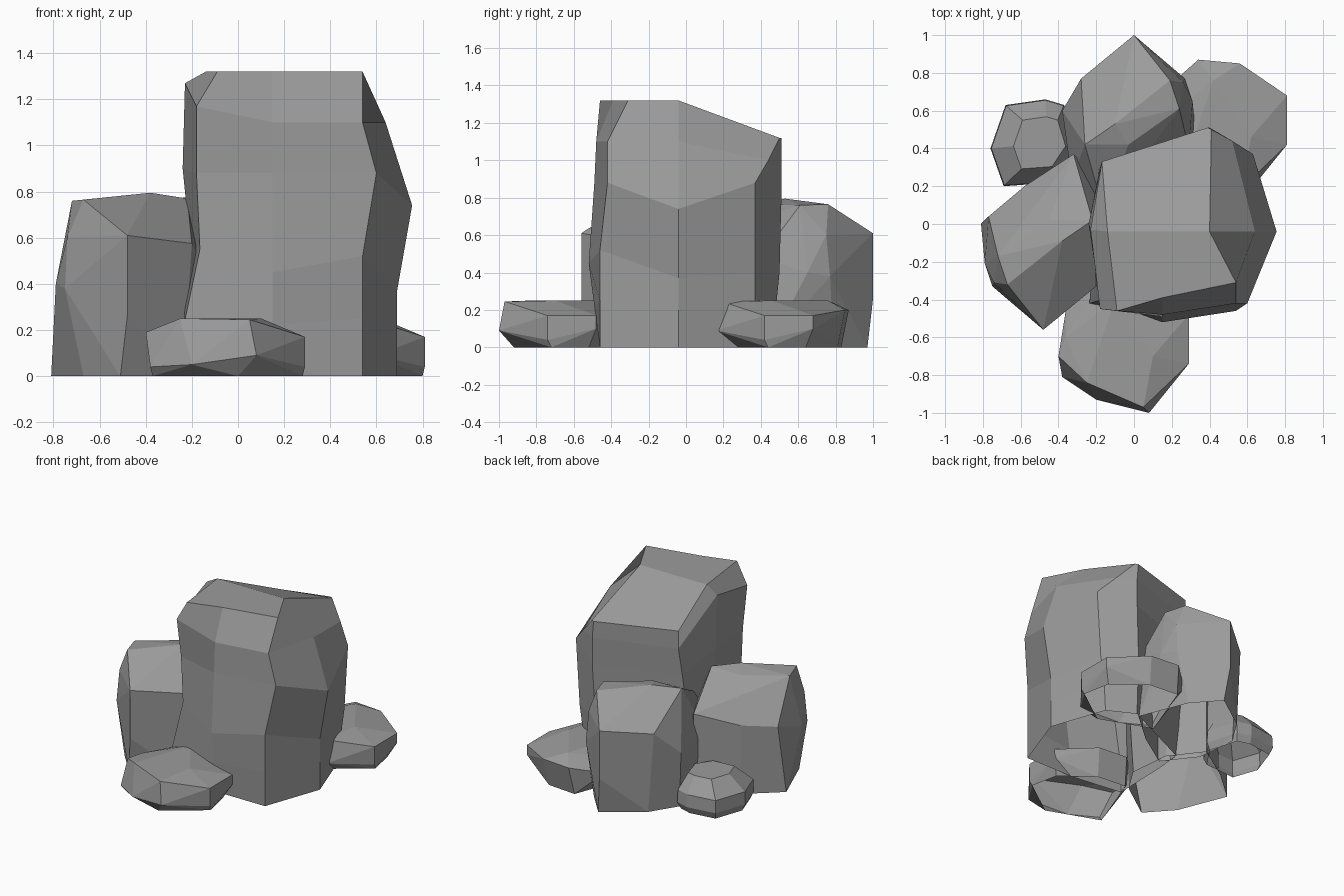
import bpy, bmesh
from math import pi
from mathutils import Matrix, Vector

if "Cube" in bpy.data.objects:
    bpy.data.objects.remove(bpy.data.objects["Cube"])

stone = bpy.data.materials.new("stone_grey")
stone.diffuse_color = (.33, .33, .33, 1)
stone.use_nodes = True
stone.node_tree.nodes["Principled BSDF"].inputs["Base Color"].default_value = stone.diffuse_color


def finish(name, bm):
    """Orient faces, leave the underside open, and make the object."""
    bmesh.ops.recalc_face_normals(bm, faces=bm.faces)
    base = [f for f in bm.faces if all(v.co.z < .001 for v in f.verts)]
    bmesh.ops.delete(bm, geom=base, context='FACES')
    mesh = bpy.data.meshes.new(name)
    bm.to_mesh(mesh)
    bm.free()
    mesh.materials.append(stone)
    obj = bpy.data.objects.new(name, mesh)
    bpy.context.collection.objects.link(obj)
    return obj


def hull_rock(name, points, place=(0, 0), angle=0):
    """Faceted boulder: convex hull of points, turned and moved to place."""
    m = Matrix.Translation((*place, 0)) @ Matrix.Rotation(angle, 4, 'Z')
    bm = bmesh.new()
    for p in points:
        bm.verts.new(m @ Vector(p))
    res = bmesh.ops.convex_hull(bm, input=bm.verts)
    junk = {g for g in res["geom_interior"] + res["geom_unused"]
            if isinstance(g, bmesh.types.BMVert)}
    bmesh.ops.delete(bm, geom=list(junk), context='VERTS')
    bmesh.ops.dissolve_limit(bm, angle_limit=0.06, verts=bm.verts, edges=bm.edges)
    return finish(name, bm)


# Tall main rock: vertical ridges from top to bottom, skinned together
ridges = [
    [(-.09, -.46, 1.32), (-.18, -.45, 1.17), (-.18, -.4, .88), (-.165, -.4, .55), (-.235, -.42, .22), (-.23, -.41, 0)],
    [(.15, -.39, 1.32), (.15, -.48, 1.1), (.15, -.49, .88), (.15, -.52, .45), (.15, -.49, .22), (.15, -.46, 0)],
    [(.54, -.31, 1.32), (.54, -.42, 1.1), (.6, -.42, .88), (.54, -.46, .52), (.54, -.46, .25), (.54, -.46, 0)],
    [(.4, -.04, 1.32), (.64, -.04, 1.1), (.755, -.04, .74), (.69, -.04, .37), (.69, -.04, .2), (.69, -.04, 0)],
    [(.41, .5, 1.12), (.52, .44, 1.0), (.63, .37, .88), (.6, .37, .4), (.57, .37, .2), (.55, .36, 0)],
    [(.39, .51, 1.12), (.4, .51, 1.0), (.4, .51, .8), (.38, .5, .4), (.37, .48, .2), (.36, .46, 0)],
    [(-.17, .33, 1.13), (-.17, .33, 1.0), (-.18, .3, .8), (-.2, .25, .4), (-.2, .23, .2), (-.2, .2, 0)],
    [(-.14, -.04, 1.32), (-.23, -.03, 1.27), (-.24, 0, .9), (-.21, 0, .6), (-.22, 0, .3), (-.22, 0, 0)],
]
bm = bmesh.new()
cols = [[bm.verts.new(p) for p in r] for r in ridges]
for a, b in zip(cols, cols[1:] + cols[:1]):
    for i in range(5):
        bm.faces.new((a[i], a[i + 1], b[i + 1], b[i]))
for ids in ((0, 1, 2, 3, 7), (3, 4, 5, 6, 7)):
    bm.faces.new([cols[i][0] for i in ids])
finish("tall_rock", bm)

# Medium rocks: the back one is the left one turned half round
medium = [
    (-.48, -.56, .61), (-.67, -.32, .765), (-.72, -.17, .76), (-.45, .02, .765),
    (-.38, -.09, .795), (-.22, .02, .77), (-.32, .37, .58), (-.58, .2, .5),
    (-.77, .04, .48), (-.2, -.33, .575), (-.74, -.31, .6),
    (-.48, -.56, .26), (-.75, -.33, .38), (-.79, -.21, .4), (-.22, -.34, .26),
    (-.1, -.16, .4), (-.15, .2, .4),
    (-.51, -.53, 0), (-.67, -.35, 0), (-.81, 0, 0), (-.58, .2, 0), (-.32, .37, 0),
    (-.15, .15, 0), (-.12, -.15, 0), (-.24, -.34, 0),
]
hull_rock("left_rock", medium)
hull_rock("back_rock", medium, (-.48, .44), pi)

# Small low stones around the base
small = [
    (-.25, -.84, .25), (.05, -.97, .245), (.1, -.7, .25), (-.1, -.4, .25), (-.36, -.6, .2),
    (-.4, -.7, .19), (-.38, -.81, .04), (-.2, -.93, .05), (.08, -1, .09),
    (.29, -.74, .17), (.29, -.48, .17), (.29, -.74, .04), (.29, -.48, .1),
    (.04, -.31, .2), (-.18, -.29, .2), (-.36, -.45, .15),
    (-.37, -.78, 0), (0, -.92, 0), (.28, -.72, 0), (.24, -.52, 0), (-.2, -.33, 0), (.02, -.35, 0),
]
hull_rock("front_stone", small)
hull_rock("right_stone", small, (.52, 1.16))

# Left stone: its plan outline, stacked at a few heights and insets
plan = [(-.69, .2), (-.76, .4), (-.68, .63), (-.47, .66), (-.37, .63), (-.3, .4), (-.42, .22)]
mid = Vector((-.53, .43))
rings = []
for z, s, dx in ((0, .9, 0), (.05, 1, 0), (.14, .98, 0), (.245, .6, .03)):
    rings += [(*(mid + (Vector(p) - mid) * s + Vector((dx, 0))), z) for p in plan]
hull_rock("left_stone", rings)
